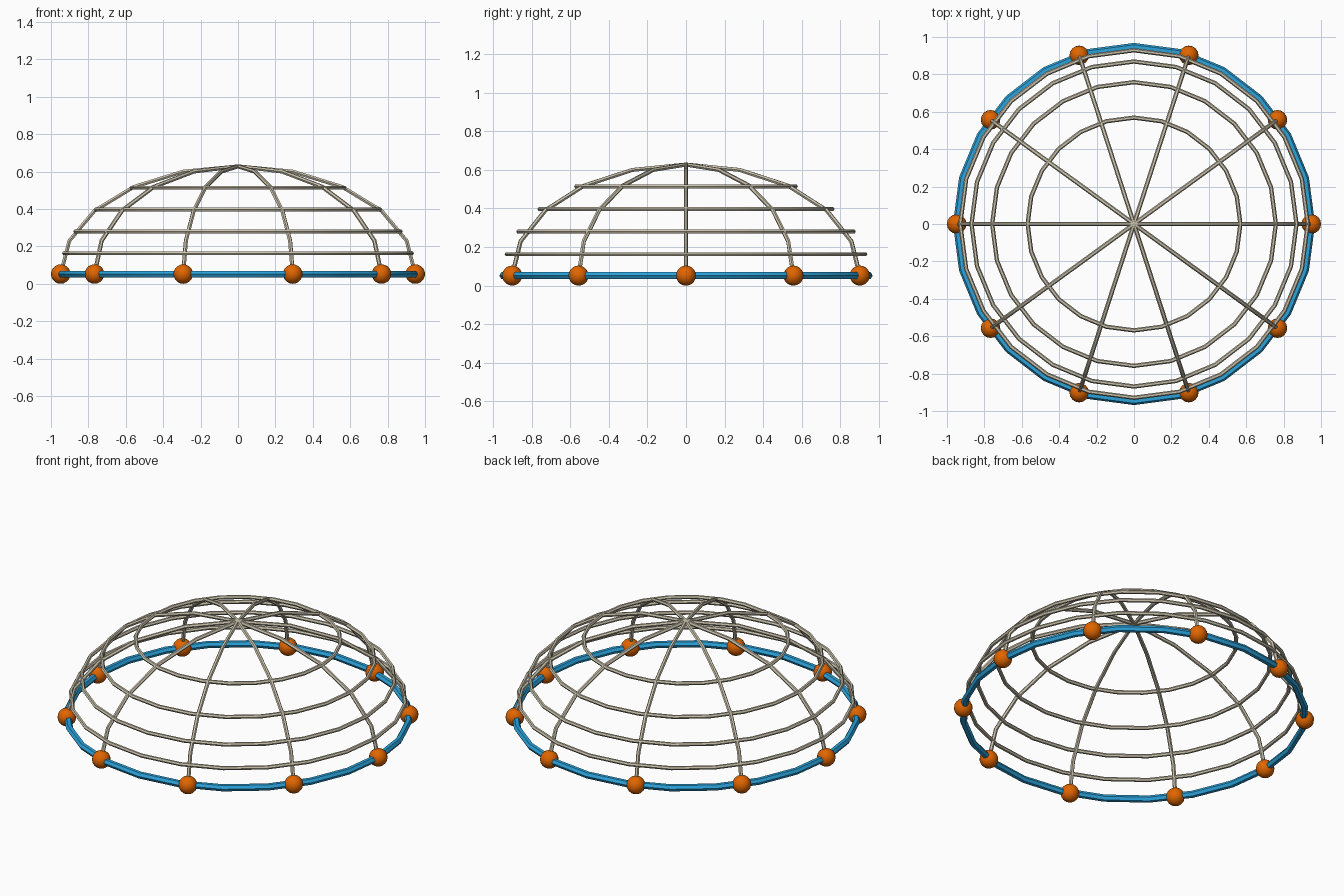
import bpy
import math

cube = bpy.data.objects.get("Cube")
if cube:
    bpy.data.objects.remove(cube, do_unlink=True)

RADIUS, BASE, HEIGHT = 0.948, 0.052, 0.576
RING_BASE, RING_HEIGHT = 0.046, 0.585
RIBS, RING_SIDES, RIB_STEPS = 10, 24, 5
BALL, WIRE, HOOP = 0.052, 0.0115, 0.02


def material(name, colour):
    mat = bpy.data.materials.new(name)
    mat.use_nodes = True
    mat.diffuse_color = (*colour, 1)
    mat.node_tree.nodes["Principled BSDF"].inputs["Base Color"].default_value = (*colour, 1)
    return mat


beige = material("beige wire", (0.60, 0.55, 0.42))
blue = material("blue hoop", (0.025, 0.37, 0.72))
orange = material("orange ball", (0.75, 0.13, 0.0))


def finish(name, mat):
    obj = bpy.context.object
    obj.name = name
    obj.data.materials.clear()
    obj.data.materials.append(mat)
    bpy.ops.object.shade_smooth_by_angle(angle=math.radians(40))


def ring(name, radius, z, thickness, mat):
    bpy.ops.mesh.primitive_torus_add(
        major_segments=RING_SIDES, minor_segments=6, major_radius=radius,
        minor_radius=thickness, location=(0, 0, z))
    finish(name, mat)


# Base hoop and the level rings up the dome
ring("base_hoop", RADIUS, BASE, HOOP, blue)
for i in range(1, 5):
    level = i / 5
    ring(f"dome_ring_{i}", RADIUS * math.sqrt(1 - level ** 2),
         RING_BASE + RING_HEIGHT * level, WIRE, beige)

# Curved ribs from the hoop to the crown, each with a ball at its foot
for i in range(RIBS):
    turn = math.tau * i / RIBS
    curve = bpy.data.curves.new("rib", "CURVE")
    curve.dimensions = "3D"
    curve.bevel_depth = WIRE
    curve.bevel_resolution = 1
    curve.use_fill_caps = True
    path = curve.splines.new("POLY")
    path.points.add(RIB_STEPS)
    for k, point in enumerate(path.points):
        rise = math.pi / 2 * k / RIB_STEPS
        reach = RADIUS * math.cos(rise)
        point.co = (reach * math.cos(turn), reach * math.sin(turn),
                    BASE + HEIGHT * math.sin(rise), 1)
    rib = bpy.data.objects.new(f"rib_{i + 1}", curve)
    bpy.context.collection.objects.link(rib)
    bpy.ops.object.select_all(action="DESELECT")
    rib.select_set(True)
    bpy.context.view_layer.objects.active = rib
    bpy.ops.object.convert(target="MESH")
    finish(f"rib_{i + 1}", beige)

    bpy.ops.mesh.primitive_uv_sphere_add(
        segments=16, ring_count=10, radius=BALL,
        location=(RADIUS * math.cos(turn), RADIUS * math.sin(turn), BASE))
    finish(f"foot_ball_{i + 1}", orange)
